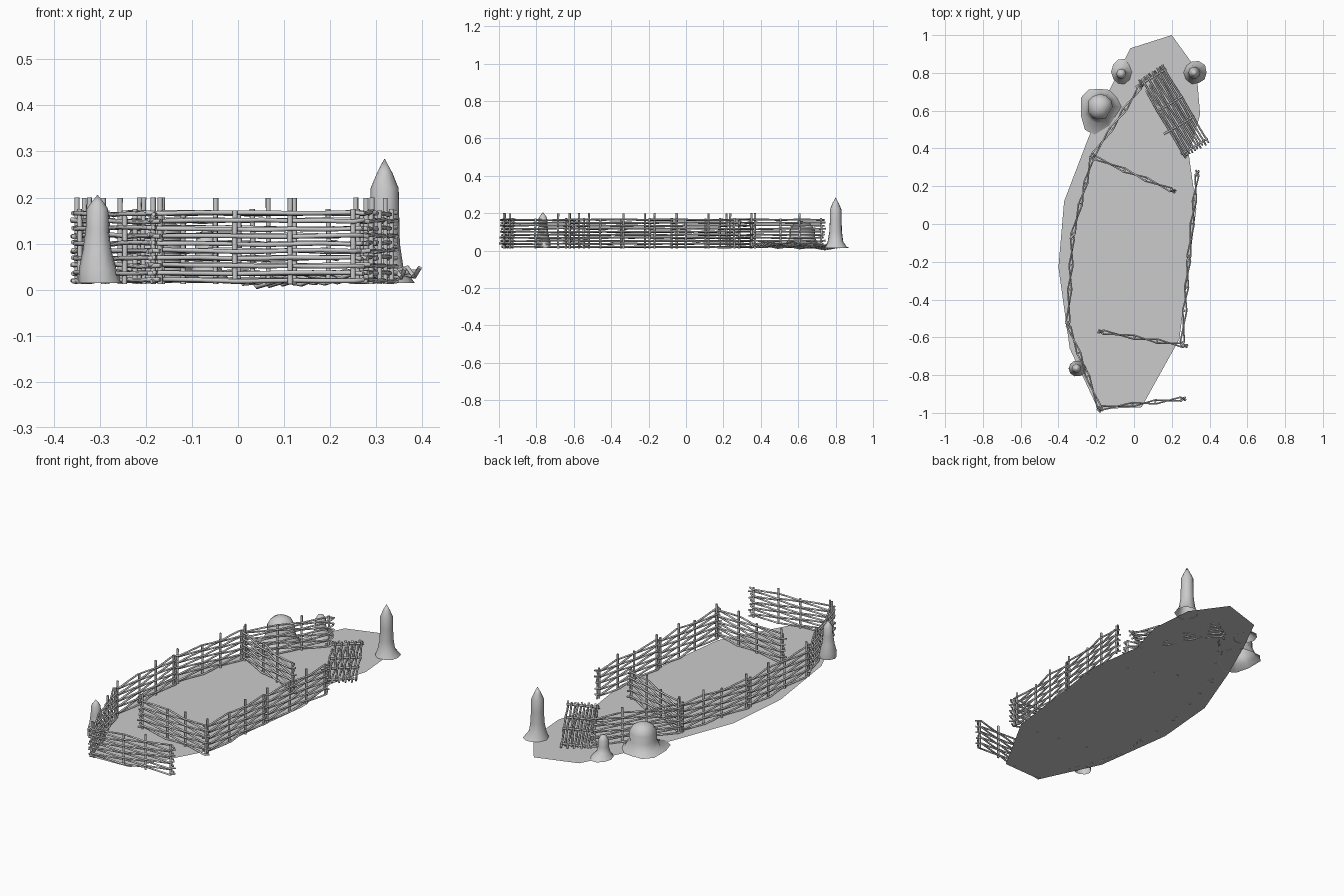
import bpy, bmesh, math, random
from mathutils import Vector, Matrix

if "Cube" in bpy.data.objects:
    bpy.data.objects.remove(bpy.data.objects["Cube"])

random.seed(4)
GROUND = 0.015


def finish(bm, name, smooth=True):
    bmesh.ops.recalc_face_normals(bm, faces=bm.faces[:])
    me = bpy.data.meshes.new(name)
    bm.to_mesh(me)
    bm.free()
    ob = bpy.data.objects.new(name, me)
    bpy.context.collection.objects.link(ob)
    if smooth:
        bpy.ops.object.select_all(action='DESELECT')
        ob.select_set(True)
        bpy.context.view_layer.objects.active = ob
        bpy.ops.object.shade_smooth_by_angle(angle=math.radians(65))
    return ob


def tube(bm, pts, radius, sides=6):
    """Capped stick along a list of points."""
    pts = [Vector(p) for p in pts]
    rings = []
    for i, p in enumerate(pts):
        d = (pts[min(i + 1, len(pts) - 1)] - pts[max(i - 1, 0)]).normalized()
        u = d.cross(Vector((0, 1, 0))).normalized()
        v = d.cross(u)
        rings.append([bm.verts.new(p + radius * (math.cos(a) * u + math.sin(a) * v))
                      for a in (2 * math.pi * k / sides for k in range(sides))])
    for a, b in zip(rings, rings[1:]):
        for k in range(sides):
            bm.faces.new((a[k], a[k - 1], b[k - 1], b[k]))
    bm.faces.new(rings[0])
    bm.faces.new(rings[-1])


def hurdle(name, matrix, length):
    """Woven panel: four posts and ten branches passing either side of them."""
    bm = bmesh.new()
    posts = [length * t for t in (0.025, 0.39, 0.66, 0.965)]
    for x, top in zip(posts, (0.188, 0.16, 0.187, 0.163)):
        lean = random.uniform(-0.003, 0.003)
        tube(bm, [(x, 0, 0), (x + lean, 0, 0.09), (x, 0, top)], 0.0058)
    for i in range(10):
        z = 0.008 + i * 0.0162
        side = 1 if i % 2 else -1
        xs = [-0.008 - random.uniform(0, 0.01)] + posts + [length + random.uniform(0, 0.012)]
        pts = []
        for k, x in enumerate(xs):
            off = side * 0.0105 * (-1) ** k * (0.8 if k in (0, 5) else 1)
            p = (x, off, z + random.uniform(-0.0025, 0.0025))
            if 1 < k < 5:
                q = pts[-1]
                pts.append(((q[0] + x) / 2, 0, (q[2] + p[2]) / 2 + random.uniform(-0.002, 0.002)))
            pts.append(p)
        tube(bm, pts, 0.0048)
    ob = finish(bm, name)
    ob.matrix_world = matrix
    return ob


def upright(name, a, b):
    d = Vector((b[0] - a[0], b[1] - a[1], 0))
    m = Matrix.Translation((a[0], a[1], 0.012)) @ Matrix.Rotation(math.atan2(d.y, d.x), 4, 'Z')
    hurdle(name, m, d.length)


def stone(name, centre, profile, base, sides=10, jitter=0.04):
    """Lathed stone whose foot ring follows an irregular outline."""
    bm = bmesh.new()
    foot = [bm.verts.new((x, y, GROUND - 0.001)) for x, y in base]
    # resample the foot direction so the body rings match the foot count
    angles = [math.atan2(y - centre[1], x - centre[0]) for x, y in base]
    rings = [foot]
    for r, z in profile[:-1]:
        rings.append([bm.verts.new((centre[0] + r * math.cos(a) * random.uniform(1 - jitter, 1 + jitter),
                                    centre[1] + r * math.sin(a) * random.uniform(1 - jitter, 1 + jitter), z))
                      for a in angles])
    n = len(base)
    for a, b in zip(rings, rings[1:]):
        for k in range(n):
            bm.faces.new((a[k - 1], a[k], b[k], b[k - 1]))
    tip = bm.verts.new((centre[0], centre[1], profile[-1][1]))
    for k in range(n):
        bm.faces.new((rings[-1][k - 1], rings[-1][k], tip))
    return finish(bm, name)


def ring(cx, cy, rx, ry, n=10, wobble=0.12):
    out = []
    for k in range(n):
        a = 2 * math.pi * k / n
        s = random.uniform(1 - wobble, 1)
        out.append((cx + rx * s * math.cos(a), cy + ry * s * math.sin(a)))
    return out


# thin ground sheet
outline = [(0.20, 1.0), (-0.02, 0.93), (-0.13, 0.71), (-0.24, 0.46), (-0.37, 0.12), (-0.40, -0.23),
           (-0.34, -0.66), (-0.19, -0.98), (0.04, -0.97), (0.24, -0.61), (0.33, 0.08),
           (0.29, 0.37), (0.35, 0.58), (0.33, 0.82)]
bm = bmesh.new()
face = bm.faces.new([bm.verts.new((x, y, GROUND)) for x, y in reversed(outline)])
bmesh.ops.triangulate(bm, faces=[face])
ground = finish(bm, "ground_patch", smooth=False)

# fence runs, one woven panel per segment
left = [(-0.18, -0.98), (-0.35, -0.53), (-0.325, -0.06), (-0.22, 0.36), (0.04, 0.735)]
for i, (a, b) in enumerate(zip(left, left[1:])):
    upright(f"left_fence_{i + 1}", a, b)
right = [(0.255, -0.635), (0.29, -0.18), (0.335, 0.275)]
for i, (a, b) in enumerate(zip(right, right[1:])):
    upright(f"right_fence_{i + 1}", a, b)
upright("front_fence", (-0.18, -0.975), (0.265, -0.925))
upright("front_divider_fence", (-0.175, -0.57), (0.275, -0.645))
upright("back_divider_fence", (-0.215, 0.355), (0.21, 0.175))

# fallen panel lying nearly flat on the ground
along = Vector((0.235, -0.395, 0.012)).normalized()
up = Vector((-0.86, -0.51, -0.08))
up = (up - up.dot(along) * along).normalized()
m = Matrix((along, up.cross(along), up)).transposed().to_4x4()
m.translation = (0.165, 0.83, 0.028)
hurdle("fallen_fence", m, 0.455)

# standing stones and boulder
stone("front_standing_stone", (-0.305, -0.765),
      [(0.041, 0.045), (0.031, 0.085), (0.025, 0.13), (0.023, 0.175), (0.013, 0.19), (0, 0.206)],
      ring(-0.30, -0.765, 0.05, 0.045))
stone("tall_standing_stone", (0.318, 0.80),
      [(0.042, 0.05), (0.034, 0.1), (0.032, 0.16), (0.031, 0.22), (0.017, 0.253), (0, 0.285)],
      ring(0.325, 0.803, 0.065, 0.067))
stone("small_standing_stone", (-0.068, 0.795),
      [(0.034, 0.04), (0.027, 0.07), (0.026, 0.105), (0.014, 0.125), (0, 0.13)],
      ring(-0.066, 0.805, 0.056, 0.072))
stone("boulder", (-0.18, 0.62),
      [(0.085, 0.035), (0.068, 0.07), (0.067, 0.11), (0.052, 0.14), (0.025, 0.155), (0, 0.158)],
      [(-0.065, 0.62), (-0.09, 0.67), (-0.13, 0.71), (-0.18, 0.715), (-0.24, 0.712), (-0.28, 0.67),
       (-0.28, 0.57), (-0.26, 0.50), (-0.21, 0.47), (-0.13, 0.52)])
